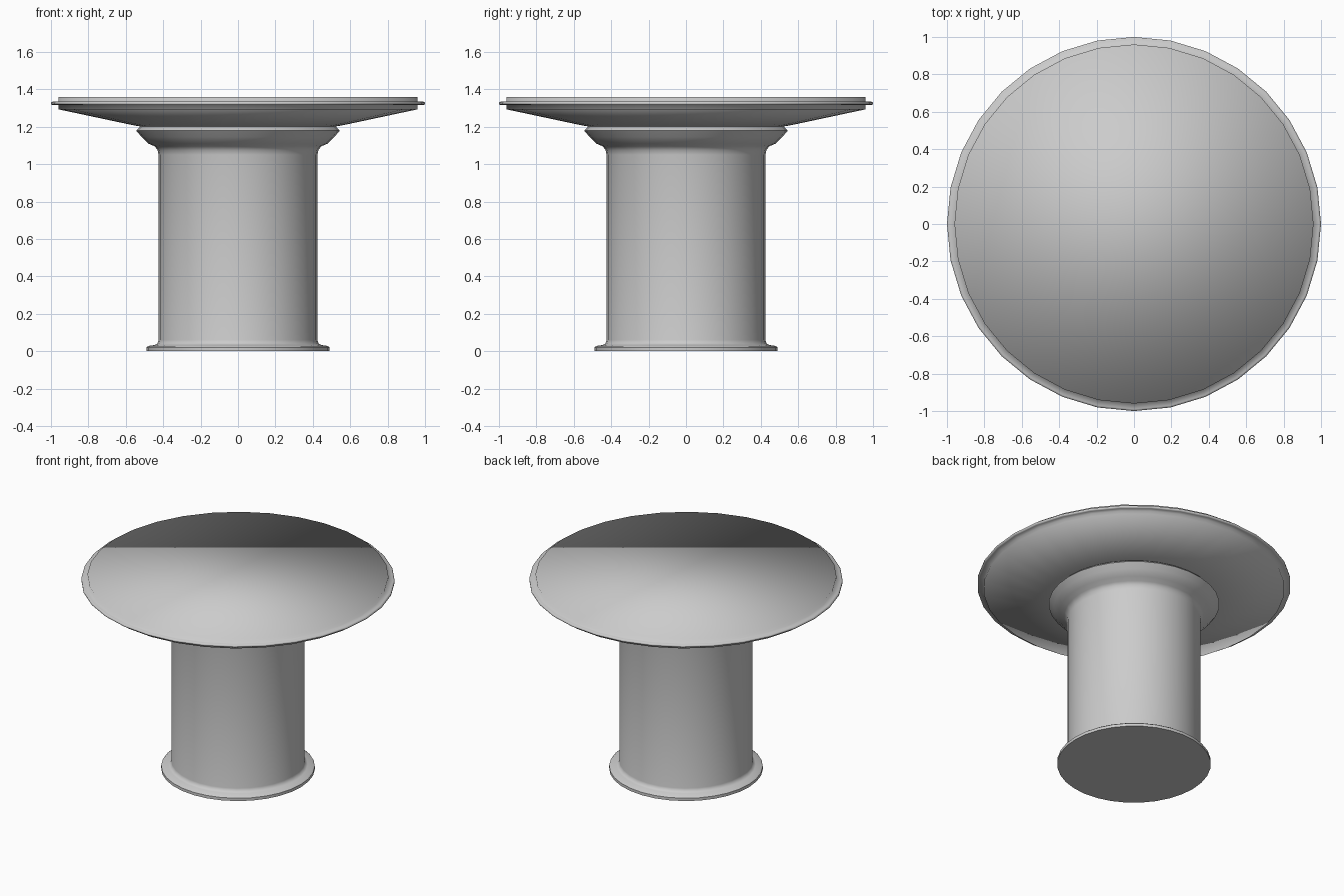
import bpy, bmesh, math

if "Cube" in bpy.data.objects:
    bpy.data.objects.remove(bpy.data.objects["Cube"])

SIDES = 32


def lathe(name, profile):
    """Revolve a bottom-to-top (radius, height) profile, with n-gon caps."""
    bm = bmesh.new()
    rings = []
    for r, z in profile:
        rings.append([bm.verts.new((r * math.cos(2 * math.pi * i / SIDES),
                                    r * math.sin(2 * math.pi * i / SIDES), z))
                      for i in range(SIDES)])
    for a, b in zip(rings, rings[1:]):
        for i in range(SIDES):
            j = (i + 1) % SIDES
            bm.faces.new((a[i], a[j], b[j], b[i]))
    bm.faces.new(rings[0][::-1])
    bm.faces.new(rings[-1])
    for f in bm.faces:
        f.smooth = True
    mesh = bpy.data.meshes.new(name)
    bm.to_mesh(mesh)
    bm.free()
    obj = bpy.data.objects.new(name, mesh)
    bpy.context.collection.objects.link(obj)
    return obj


# Pedestal: flared foot, straight column and flared collar
pedestal = lathe("pedestal", [
    (0.49, 0.0), (0.49, 0.02), (0.48, 0.028), (0.445, 0.033), (0.43, 0.042),
    (0.425, 0.06), (0.425, 1.05), (0.43, 1.075), (0.445, 1.095),
    (0.48, 1.11), (0.515, 1.145), (0.545, 1.18), (0.525, 1.2)])
bpy.context.view_layer.objects.active = pedestal
pedestal.select_set(True)
bpy.ops.object.shade_smooth_by_angle(angle=math.radians(50))

# Round top: sloping underside, thin projecting rim band and flat upper face
lathe("round_top", [
    (0.50, 1.197), (0.57, 1.21), (0.96, 1.293), (0.96, 1.315), (0.99, 1.315),
    (1.0, 1.32), (1.0, 1.33), (0.99, 1.335), (0.96, 1.335), (0.96, 1.36)])
